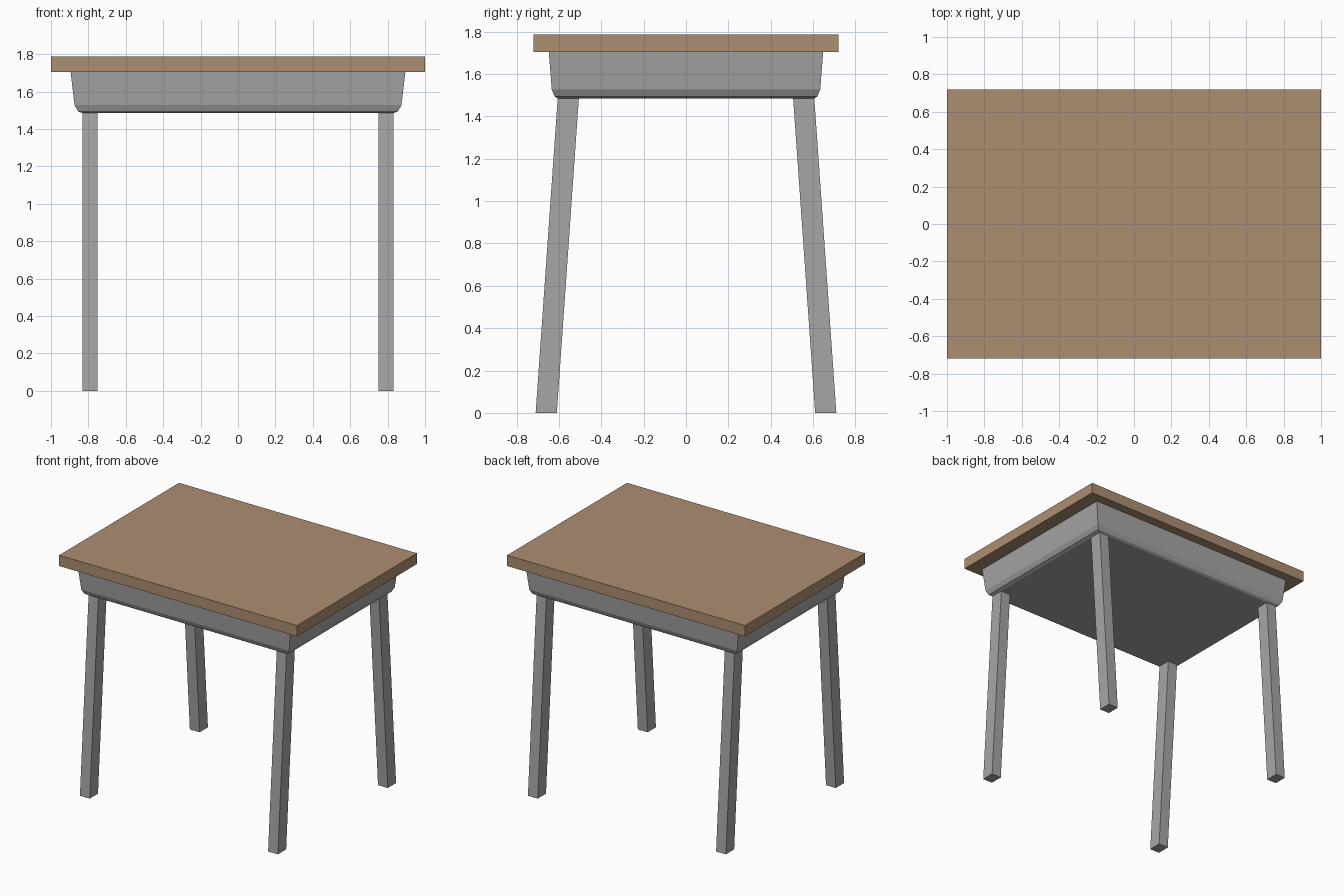
import bpy

if "Cube" in bpy.data.objects:
    bpy.data.objects.remove(bpy.data.objects["Cube"])


def material(name, rgb):
    m = bpy.data.materials.new(name)
    m.diffuse_color = (*rgb, 1.0)
    m.use_nodes = True
    m.node_tree.nodes["Principled BSDF"].inputs["Base Color"].default_value = m.diffuse_color
    return m


wood = material("wood brown", (0.413, 0.271, 0.165))
metal = material("metal grey", (0.38, 0.38, 0.38))


def loft(name, sections, mat):
    """Solid through stacked rectangles: (z, x0, x1, y0, y1), bottom to top."""
    verts, faces = [], []
    for z, x0, x1, y0, y1 in sections:
        verts += [(x0, y0, z), (x1, y0, z), (x1, y1, z), (x0, y1, z)]
    n = len(sections)
    for k in range(n - 1):
        a = 4 * k
        for i in range(4):
            j = (i + 1) % 4
            faces.append((a + i, a + j, a + 4 + j, a + 4 + i))
    faces.append((3, 2, 1, 0))
    faces.append(tuple(range(4 * n - 4, 4 * n)))
    mesh = bpy.data.meshes.new(name)
    mesh.from_pydata(verts, [], faces)
    mesh.materials.append(mat)
    obj = bpy.data.objects.new(name, mesh)
    bpy.context.collection.objects.link(obj)
    return obj


# Wooden table top
loft("table_top", [(z, -1, 1, -0.72, 0.72) for z in (1.705, 1.787)], wood)

# Tapered tray with a rounded lower edge: (z, half width, half depth)
profile = [(1.485, 0.832, 0.606), (1.495, 0.856, 0.621),
           (1.528, 0.874, 0.634), (1.705, 0.895, 0.648)]
loft("tray", [(z, -x, x, -y, y) for z, x, y in profile], metal)

# Four legs, splayed to front and back, mirrored from one
leg = loft("legs", [(0, 0.75, 0.832, 0.61, 0.71),
                    (1.485, 0.75, 0.832, 0.506, 0.606)], metal)
mirror = leg.modifiers.new("mirror", "MIRROR")
mirror.use_axis = (True, True, False)
mirror.use_mirror_merge = False
